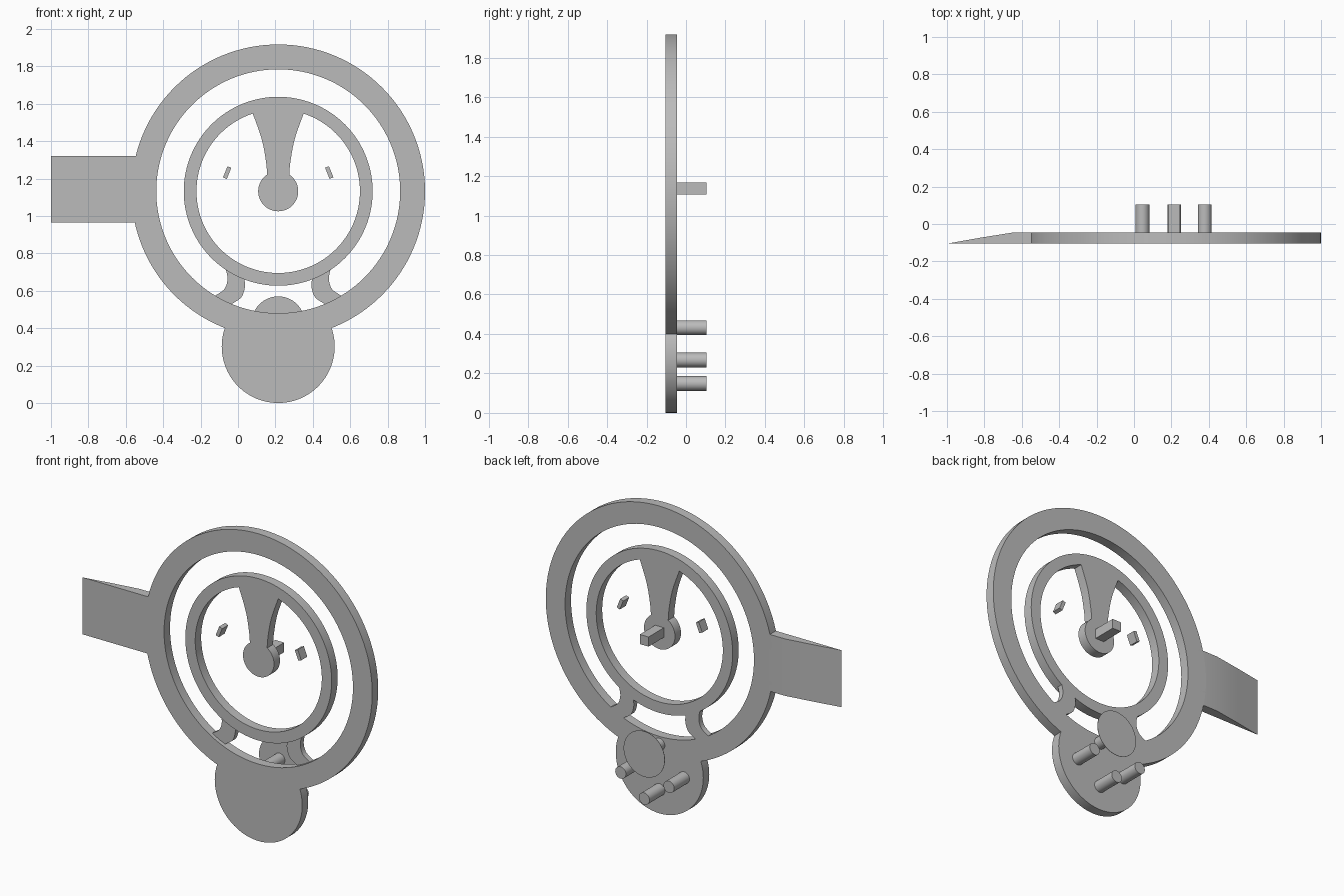
import bpy
import bmesh
from math import cos, sin, pi, hypot, radians
from mathutils import Matrix, Vector

if "Cube" in bpy.data.objects:
    bpy.data.objects.remove(bpy.data.objects["Cube"])

CX, CZ = 0.215, 1.132          # shared centre of the rings
FRONT, BACK, TIP = -0.105, -0.046, 0.105

grey = bpy.data.materials.new("plain grey")
grey.use_nodes = True
grey.diffuse_color = (0.5, 0.5, 0.5, 1)
grey.node_tree.nodes["Principled BSDF"].inputs["Base Color"].default_value = grey.diffuse_color


def finish(name, bm):
    """Turn a bmesh into a named, shaded object."""
    bmesh.ops.recalc_face_normals(bm, faces=bm.faces)
    mesh = bpy.data.meshes.new(name)
    bm.to_mesh(mesh)
    bm.free()
    mesh.materials.append(grey)
    obj = bpy.data.objects.new(name, mesh)
    bpy.context.collection.objects.link(obj)
    bpy.ops.object.select_all(action='DESELECT')
    obj.select_set(True)
    bpy.context.view_layer.objects.active = obj
    bpy.ops.object.shade_smooth_by_angle(angle=radians(30))
    return obj


def extrude(name, points, direction):
    """Fill an outline and sweep it along a direction."""
    bm = bmesh.new()
    face = bm.faces.new([bm.verts.new(p) for p in points])
    swept = bmesh.ops.extrude_face_region(bm, geom=[face], use_keep_orig=True)
    verts = [v for v in swept["geom"] if isinstance(v, bmesh.types.BMVert)]
    bmesh.ops.translate(bm, verts=verts, vec=direction)
    return finish(name, bm)


def slab(name, outline, y0=FRONT, y1=BACK):
    return extrude(name, [(x, y0, z) for x, z in outline], Vector((0, y1 - y0, 0)))


def circle(x, z, r, n=96):
    return [(x + r * cos(2 * pi * i / n), z + r * sin(2 * pi * i / n)) for i in range(n)]


def ring(name, outer, inner, n=128):
    bm = bmesh.new()
    loops = [[bm.verts.new((x, y, z)) for x, z in circle(CX, CZ, r, n)]
             for r, y in ((outer, FRONT), (outer, BACK), (inner, BACK), (inner, FRONT))]
    for k, a in enumerate(loops):
        b = loops[(k + 1) % len(loops)]
        for i in range(n):
            j = (i + 1) % n
            bm.faces.new((a[i], a[j], b[j], b[i]))
    return finish(name, bm)


def smooth_path(points, steps=6):
    """Catmull-Rom curve through a few points."""
    p = [Vector(q) for q in points]
    p = [2 * p[0] - p[1]] + p + [2 * p[-1] - p[-2]]
    path = []
    for a, b, c, d in zip(p, p[1:], p[2:], p[3:]):
        for i in range(steps):
            t = i / steps
            path.append(b + (c - a) * t / 2 + (2 * a - 5 * b + 4 * c - d) * t * t / 2
                        + (3 * b - a - 3 * c + d) * t ** 3 / 2)
    return [tuple(q) for q in path + [p[-2]]]


def mirrored(outline):
    return [(2 * CX - x, z) for x, z in outline]


# Rings
ring("outer_ring", 0.785, 0.652)
ring("inner_ring", 0.505, 0.437)

# Lower round plate, cut away where it would enter the ring opening
plate = []
for x, z in circle(CX, 0.302, 0.302):
    d = hypot(x - CX, z - CZ)
    k = max(1, 0.7 / d)
    plate.append((CX + (x - CX) * k, CZ + (z - CZ) * k))
slab("lower_plate", plate)

# Side arm, tapering to a thin edge
arm = [(-1, FRONT), (-0.5, FRONT), (-0.5, BACK), (-0.65, BACK), (-0.82, -0.073)]
extrude("side_arm", [(x, y, 0.965) for x, y in arm], Vector((0, 0, 0.355)))

# Hub, flared stem and square post
slab("hub", circle(CX, CZ, 0.107))
flare = smooth_path([(0.06, 1.16), (0.06, 1.21), (0.064, 1.28), (0.088, 1.41),
                     (0.137, 1.55), (0.15, 1.585)])
left = [(CX + w, z) for w, z in flare]
slab("stem", left + mirrored(left)[::-1])
s = 0.03
slab("post", [(CX + a * s, CZ + 0.004 + b * s) for a, b in ((-1, -1), (1, -1), (1, 1), (-1, 1))],
     BACK - 0.01, TIP)

# Small tilted tabs inside the inner ring
tilt = Matrix.Rotation(radians(-22), 2)
tab = []
for a, b in ((-1, -1), (1, -1), (1, 1), (-1, 1)):
    q = tilt @ Vector((a * 0.011, b * 0.032))
    tab.append((q.x - 0.058, q.y + 1.232))
slab("right_tab", tab)
slab("left_tab", mirrored(tab))

# Curved bridges joining the rings, set back from the front
outside = smooth_path([(-0.08, 0.74), (-0.064, 0.71), (-0.056, 0.66), (-0.072, 0.61),
                       (-0.115, 0.578), (-0.14, 0.565)])
inside = smooth_path([(0.02, 0.69), (0.033, 0.665), (0.037, 0.62), (0.019, 0.567),
                      (-0.024, 0.535), (-0.05, 0.52)])
bridge = outside + inside[::-1]
slab("right_bridge", bridge, -0.08, BACK)
slab("left_bridge", mirrored(bridge), -0.08, BACK)

# Pegs on the back of the lower plate
for name, x, z in (("top_peg", CX, 0.432), ("right_peg", 0.045, 0.268),
                   ("left_peg", 0.378, 0.268), ("bottom_peg", CX, 0.149)):
    slab(name, circle(x, z, 0.037, 32), BACK - 0.01, TIP)

# Thin disc on the end of the top peg
slab("peg_disc", circle(CX, 0.428, 0.142, 64), TIP - 0.002, TIP)
